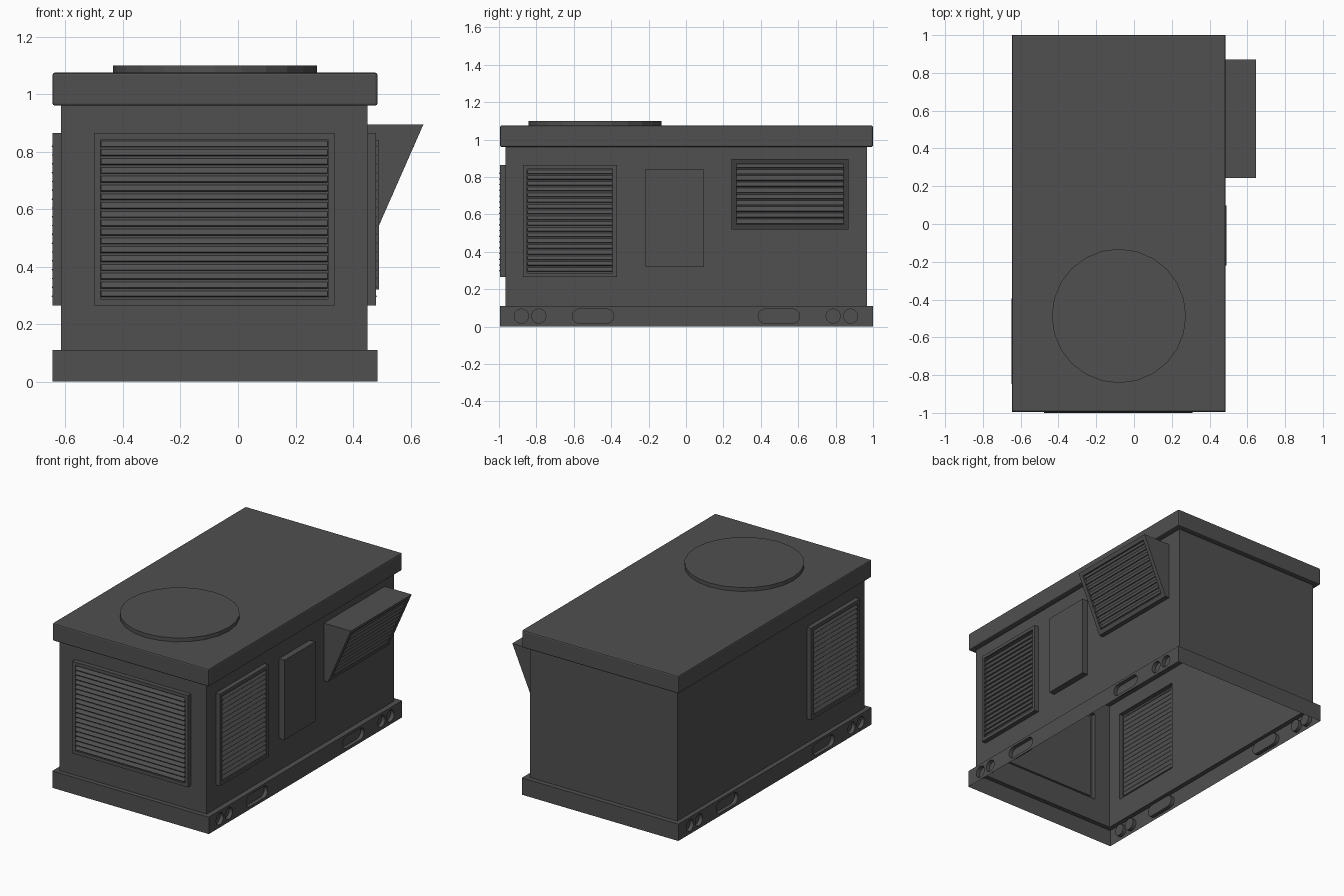
import bpy, bmesh, math
from mathutils import Vector

if "Cube" in bpy.data.objects:
    bpy.data.objects.remove(bpy.data.objects["Cube"])

X0, X1, Y0, Y1 = -0.615, 0.45, -0.965, 0.968      # body walls
BX0, BX1, BY0, BY1 = -0.645, 0.485, -0.994, 1.0   # base and roof outline
ZB, ZR, ZT = 0.11, 0.96, 1.075

mat = bpy.data.materials.new("dark_grey")
mat.diffuse_color = (0.08, 0.08, 0.08, 1)
mat.use_nodes = True
mat.node_tree.nodes["Principled BSDF"].inputs["Base Color"].default_value = mat.diffuse_color


def finish(name, bm):
    bmesh.ops.remove_doubles(bm, verts=bm.verts, dist=1e-5)
    bmesh.ops.recalc_face_normals(bm, faces=bm.faces)
    me = bpy.data.meshes.new(name)
    bm.to_mesh(me)
    bm.free()
    me.materials.append(mat)
    ob = bpy.data.objects.new(name, me)
    bpy.context.collection.objects.link(ob)
    return ob


def loft(bm, rings, cap_end=True, cap_start=False):
    vs = [[bm.verts.new(p) for p in r] for r in rings]
    for a, b in zip(vs, vs[1:]):
        n = len(a)
        for i in range(n):
            bm.faces.new((a[i], a[(i + 1) % n], b[(i + 1) % n], b[i]))
    if cap_end:
        bm.faces.new(vs[-1])
    if cap_start:
        bm.faces.new(vs[0])


def rect(u0, v0, u1, v1, inset=0):
    i = inset
    return [(u0 + i, v0 + i), (u1 - i, v0 + i), (u1 - i, v1 - i), (u0 + i, v1 - i)]


def place(fn, pts, d=0):
    return [fn(u, v, d) for u, v in pts]


def sheet(bm, fn, outer, holes):
    edges = []
    for loop in [outer] + holes:
        vs = [bm.verts.new(p) for p in place(fn, loop)]
        edges += [bm.edges.new((vs[i - 1], vs[i])) for i in range(len(vs))]
    n = (fn(0, 0, 1) - fn(0, 0, 0)).normalized()
    bmesh.ops.triangle_fill(bm, use_beauty=True, use_dissolve=False, edges=edges, normal=n)


def stadium(c, half, r=0.038, z=0.056, n=10):
    pts = []
    for side, start in ((1, -math.pi / 2), (-1, math.pi / 2)):
        for k in range(n + 1):
            if half == 0 and k == n:
                continue
            a = start + math.pi * k / n
            pts.append((c + side * half + r * math.cos(a), z + r * math.sin(a)))
    return pts


# Wall coordinate maps: along, up, outward
def right(u, v, d): return Vector((X1 + d, u, v))
def left(u, v, d): return Vector((X0 - d, u, v))
def front(u, v, d): return Vector((u, Y0 - d, v))
def back(u, v, d): return Vector((u, Y1 + d, v))
def base_right(u, v, d): return Vector((BX1 + d, u, v))
def base_left(u, v, d): return Vector((BX0 - d, u, v))


# Slanted hood face
HOOD = (0.243, 0.52, 0.87, 0.895)
E = Vector((0.165, 0, 0.375))
HL = E.length
E.normalize()
N = Vector((E.z, 0, -E.x))
def hood(u, w, d): return Vector((0.48, u, 0.52)) + E * w + N * d


def panel(bm, fn, r, border=0.022):
    loft(bm, [place(fn, rect(*r)), place(fn, rect(*r), 0.03),
              place(fn, rect(*r, border), 0.03), place(fn, rect(*r, border), 0.016)])


def slats(name, fn, r, n, d):
    u0, v0, u1, v1 = r
    bm = bmesh.new()
    step = (v1 - v0) / n
    for i in range(n):
        c = v0 + step * (i + 0.5)
        prof = [(c + 0.010, d - 0.014), (c + 0.012, d - 0.010),
                (c - 0.007, d + 0.004), (c - 0.010, d + 0.001)]
        loft(bm, [[fn(u, v, k) for v, k in prof] for u in (u0, u1)], True, True)
    finish(name, bm)


# Body shell, open underneath, with raised panels
body = bmesh.new()
front_r = (-0.50, 0.265, 0.335, 0.865)
side_r = (-0.872, 0.265, -0.37, 0.865)
door_r = (-0.22, 0.32, 0.097, 0.84)
sheet(body, front, rect(X0, ZB, X1, ZR), [rect(*front_r)])
sheet(body, left, rect(Y0, ZB, Y1, ZR), [rect(*side_r)])
sheet(body, right, rect(Y0, ZB, Y1, ZR), [rect(*side_r), rect(*door_r), rect(*HOOD)])
sheet(body, back, rect(X0, ZB, X1, ZR), [])
panel(body, front, front_r)
panel(body, left, side_r)
panel(body, right, side_r)
loft(body, [place(right, rect(*door_r)), place(right, rect(*door_r), 0.04)])
finish("cabinet_body", body)

# Intake hood
hb = bmesh.new()
hr = (HOOD[0], 0, HOOD[2], HL)
loft(hb, [place(right, rect(*HOOD)), place(hood, rect(*hr)),
          place(hood, rect(*hr, 0.027)), place(hood, rect(*hr, 0.027), -0.016)])
finish("intake_hood", hb)

# Louvre slats
for name, fn, r, n, d in (("front_louvre", front, front_r, 18, 0.031),
                          ("left_louvre", left, side_r, 18, 0.029),
                          ("right_louvre", right, side_r, 18, 0.029),
                          ("hood_louvre", hood, hr, 10, -0.003)):
    a, b = rect(*r, 0.024)[0], rect(*r, 0.024)[2]
    slats(name, fn, (*a, *b), n, d)

# Base skirt with lifting pockets on both long sides
base = bmesh.new()
pockets = [stadium(s * y, h) for s in (-1, 1)
           for y, h in ((0.88, 0), (0.787, 0), (0.497, 0.073))]
for fn in (base_right, base_left):
    sheet(base, fn, rect(BY0, 0, BY1, ZB), pockets)
    for p in pockets:
        loft(base, [place(fn, p), place(fn, p, -0.025)])
for y in (BY0, BY1):
    base.faces.new([base.verts.new((u, y, v)) for u, v in rect(BX0, 0, BX1, ZB)])
loft(base, [[(u, v, ZB) for u, v in rect(BX0, BY0, BX1, BY1)],
            [(u, v, ZB) for u, v in rect(X0, Y0, X1, Y1)]], False)
finish("base_skirt", base)

# Roof cap
roof = bmesh.new()
loft(roof, [[(u, v, z) for u, v in rect(BX0, BY0, BX1, BY1)] for z in (ZR, ZT)], True, True)
ob = finish("roof_cap", roof)
bev = ob.modifiers.new("edge", 'BEVEL')
bev.width = 0.008
bev.segments = 2

# Fan cover disc
bpy.ops.mesh.primitive_cylinder_add(vertices=24, radius=0.355, depth=0.035,
                                    location=(-0.08, -0.487, 1.0825))
fan = bpy.context.object
fan.name = "fan_cover"
fan.data.materials.append(mat)
